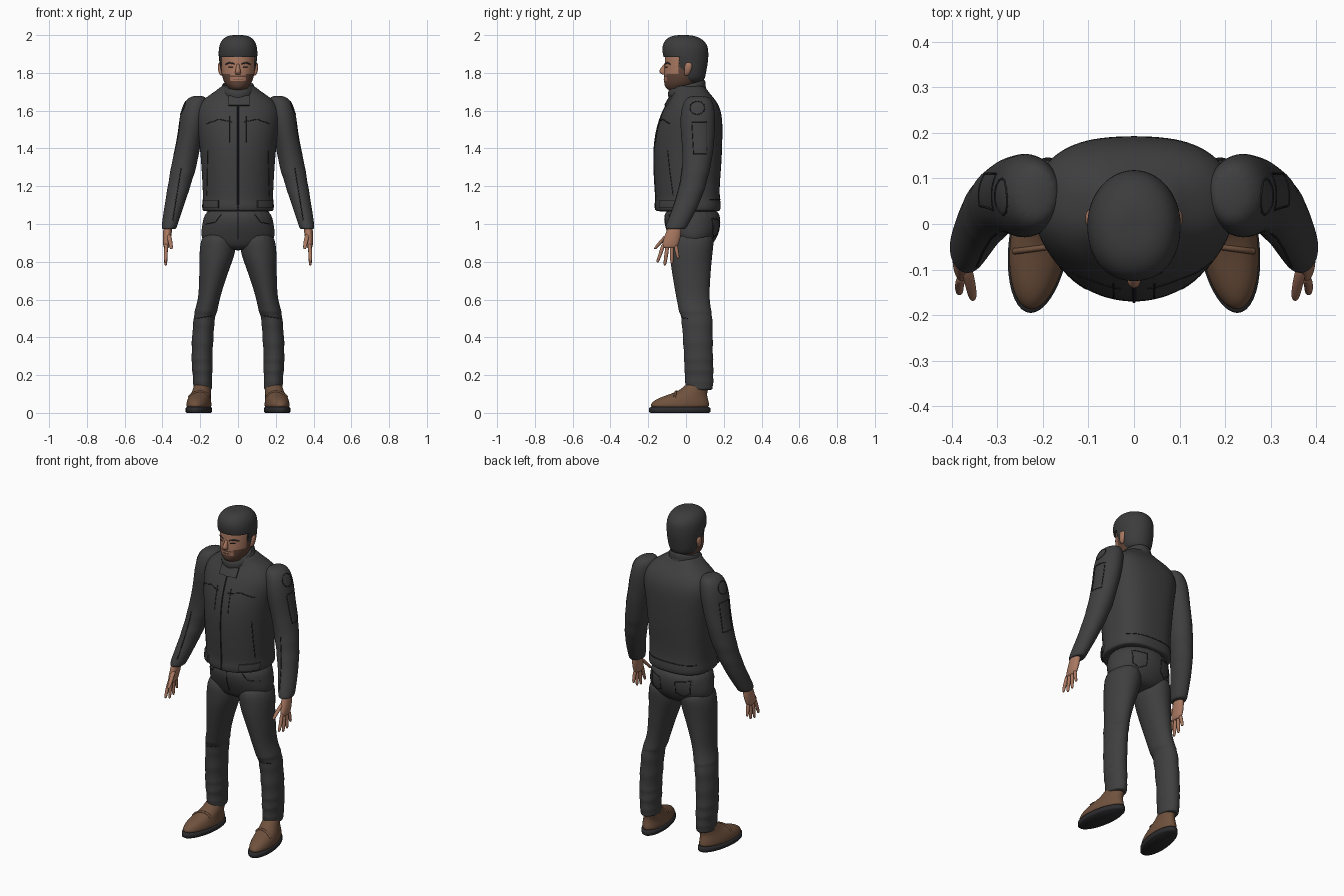
import bpy, bmesh, math
from mathutils import Vector

if "Cube" in bpy.data.objects:
    bpy.data.objects.remove(bpy.data.objects["Cube"])


def material(name, r, g, b):
    m = bpy.data.materials.new(name)
    m.use_nodes = True
    m.diffuse_color = (r, g, b, 1)
    bsdf = m.node_tree.nodes["Principled BSDF"]
    bsdf.inputs["Base Color"].default_value = (r, g, b, 1)
    bsdf.inputs["Roughness"].default_value = 0.8
    return m


CLOTH = material("charcoal cloth", .05, .05, .051)
HAIR = material("dark hair", .045, .045, .045)
SEAM = material("black seam", .018, .018, .018)
SKIN = material("skin", .4, .19, .12)
BEARD = material("beard", .12, .06, .04)
LEATHER = material("brown leather", .16, .083, .047)
SOLE = material("black sole", .025, .025, .028)


def activate(obj):
    bpy.ops.object.select_all(action="DESELECT")
    obj.select_set(True)
    bpy.context.view_layer.objects.active = obj


def finish(obj, angle=60):
    """Apply the modifiers, then smooth all but the sharp edges."""
    bpy.context.view_layer.update()
    deps = bpy.context.evaluated_depsgraph_get()
    mesh = bpy.data.meshes.new_from_object(obj.evaluated_get(deps))
    obj.modifiers.clear()
    obj.data = mesh
    activate(obj)
    bpy.ops.object.shade_smooth_by_angle(angle=math.radians(angle))
    return obj


def loft(name, rings, mat, n=16, sub=2, back=2.0, front=2.0, tilt=0, skew=0, side=1):
    """Skin a stack of rings (x, y, z, x radius, y radius) with superellipse outlines."""
    bm = bmesh.new()
    loops = []
    for x, y, z, rx, ry in rings:
        loop = []
        for i in range(n):
            a = math.tau * i / n
            c, s = math.cos(a), math.sin(a)
            p = 2 / (back if s > 0 else front)
            grow = 1.015 if sub else 1
            dx = math.copysign(abs(c) ** p, c) * rx * grow
            dy = math.copysign(abs(s) ** p, s) * ry * grow
            loop.append(bm.verts.new((side * (x + dx + skew * dy), y + dy, z + tilt * dy)))
        loops.append(loop)
    for low, high in zip(loops, loops[1:]):
        for i in range(n):
            j = (i + 1) % n
            bm.faces.new((low[i], low[j], high[j], high[i]))
    bm.faces.new(loops[0])
    bm.faces.new(loops[-1])
    bmesh.ops.recalc_face_normals(bm, faces=bm.faces)
    mesh = bpy.data.meshes.new(name)
    bm.to_mesh(mesh)
    bm.free()
    mesh.materials.append(mat)
    obj = bpy.data.objects.new(name, mesh)
    bpy.context.collection.objects.link(obj)
    if sub:
        obj.modifiers.new("smooth", "SUBSURF").levels = sub
    return finish(obj)


def folds(rings, low, high, amount):
    """Add swollen rings between neighbours to suggest bunched cloth."""
    out = []
    for a, b in zip(rings, rings[1:]):
        out.append(a)
        if low < a[2] < high:
            for t, k in ((.3, 1 + amount), (.6, 1 - amount / 2)):
                m = [p + (q - p) * t for p, q in zip(a, b)]
                out.append((m[0], m[1], m[2], m[3] * k, m[4] * k))
    return out + [rings[-1]]


def project(target, u, v, view):
    """Drop a 2D point onto a surface, seen from the front, back, left, right or above."""
    start, ray = {
        "front": ((u, -1, v), (0, 1, 0)), "back": ((u, 1, v), (0, -1, 0)),
        "left": ((1, u, v), (-1, 0, 0)), "right": ((-1, u, v), (1, 0, 0)),
        "top": ((u, v, 3), (0, 0, -1))}[view]
    hit, point, normal, _ = target.ray_cast(Vector(start), Vector(ray))
    return point if hit else None


def seam(name, target, points, view="front", mat=SEAM, width=.0025, steps=8):
    """Lay a thin cord on a surface along a 2D path."""
    path = []
    for (u, v), (u2, v2) in zip(points, points[1:]):
        for i in range(steps + 1):
            p = project(target, u + (u2 - u) * i / steps, v + (v2 - v) * i / steps, view)
            if p:
                path.append(p)
    if len(path) < 2:
        return
    curve = bpy.data.curves.new(name, "CURVE")
    curve.dimensions = "3D"
    curve.bevel_depth = width
    curve.bevel_resolution = 1
    spline = curve.splines.new("POLY")
    spline.points.add(len(path) - 1)
    for sp, p in zip(spline.points, path):
        sp.co = (*p, 1)
    curve.materials.append(mat)
    obj = bpy.data.objects.new(name, curve)
    bpy.context.collection.objects.link(obj)


def panel(name, target, u0, u1, v0, v1, view, mat, thick=.009, n=6):
    """Lay a thin padded patch on a surface."""
    bm = bmesh.new()
    grid = [[project(target, u0 + (u1 - u0) * i / n, v0 + (v1 - v0) * j / n, view)
             for j in range(n + 1)] for i in range(n + 1)]
    verts = [[bm.verts.new(p) if p else None for p in row] for row in grid]
    for i in range(n):
        for j in range(n):
            q = (verts[i][j], verts[i + 1][j], verts[i + 1][j + 1], verts[i][j + 1])
            if all(q):
                bm.faces.new(q)
    bmesh.ops.recalc_face_normals(bm, faces=bm.faces)
    mesh = bpy.data.meshes.new(name)
    bm.to_mesh(mesh)
    bm.free()
    mesh.materials.append(mat)
    obj = bpy.data.objects.new(name, mesh)
    bpy.context.collection.objects.link(obj)
    solid = obj.modifiers.new("thickness", "SOLIDIFY")
    solid.thickness, solid.offset = thick * 2, 0
    finish(obj, 40)


# Jacket body and collar
jacket = loft("jacket_body", [
    (0, .01, 1.066, .176, .16), (0, .01, 1.07, .187, .17), (0, .01, 1.1, .19, .174),
    (0, .01, 1.13, .184, .168), (0, .006, 1.2, .186, .17), (0, .008, 1.3, .192, .177),
    (0, .01, 1.4, .2, .18), (0, .018, 1.5, .212, .174), (0, .03, 1.58, .222, .16),
    (0, .034, 1.64, .205, .134), (0, .03, 1.68, .155, .105), (0, .02, 1.71, .108, .09),
    (0, .012, 1.74, .08, .08)], CLOTH, n=24, back=2.7)
collar = loft("jacket_collar", [
    (0, .012, 1.66, .1, .1), (0, .008, 1.685, .094, .102), (0, .006, 1.695, .088, .097),
    (0, .004, 1.715, .09, .101), (0, .004, 1.737, .083, .096), (0, .004, 1.74, .074, .086),
    (0, .004, 1.7, .066, .075)], CLOTH, n=24, tilt=.28)

# Jacket front details
panel("collar_flap", jacket, -.05, .06, 1.625, 1.675, "front", CLOTH)
seam("front_zip", jacket, [(0, 1.63), (0, 1.075)], steps=40, width=.004)
seam("waist_seam_back", jacket, [(-.16, 1.13), (.16, 1.13)], "back", steps=20)
for s, label in ((1, "left"), (-1, "right")):
    seam(label + "_chest_seam", jacket, [(s * .03, 1.54), (s * .1, 1.555), (s * .17, 1.53)])
    seam(label + "_zip_placket", jacket, [(s * .045, 1.57), (s * .045, 1.43)])
    seam(label + "_pocket", jacket, [(s * .16, 1.39), (s * .165, 1.15)])
    panel(label + "_waist_tab", jacket, s * .1, s * .178, 1.085, 1.125, "front", CLOTH)

# Trousers seat
seat = loft("trouser_seat", [
    (0, .03, 1.1, .17, .145), (0, .035, 1.0, .187, .15), (0, .04, .94, .198, .13),
    (0, .035, .89, .175, .105), (0, .03, .86, .1, .07)], CLOTH, n=24)
seam("trouser_fly", seat, [(0, 1.06), (0, .92)])

arm_rings = folds([
    (.21, .065, 1.68, .035, .05), (.222, .065, 1.65, .066, .08), (.236, .062, 1.57, .074, .095),
    (.25, .062, 1.48, .069, .09), (.268, .064, 1.4, .067, .084), (.288, .055, 1.3, .067, .075),
    (.312, .035, 1.2, .06, .07), (.337, .002, 1.1, .052, .066), (.361, -.045, 1.0, .043, .06),
    (.366, -.055, .975, .039, .055), (.366, -.056, .972, .03, .045)], 1.15, 1.35, .025)
leg_rings = folds([
    (.1, .035, .97, .085, .12), (.106, .03, .87, .1, .114), (.117, .026, .8, .086, .11),
    (.137, .03, .7, .07, .098), (.152, .036, .61, .057, .088), (.167, .046, .55, .06, .086),
    (.179, .058, .5, .056, .082), (.187, .062, .4, .057, .079), (.191, .066, .3, .055, .077),
    (.189, .068, .24, .055, .077), (.188, .07, .18, .05, .075), (.187, .07, .125, .05, .072),
    (.187, .07, .12, .04, .06)], .15, .6, .035)

for s, label in ((1, "left"), (-1, "right")):
    # Sleeve with padded patches
    sleeve = loft(label + "_sleeve", arm_rings, CLOTH, side=s)
    seam(label + "_sleeve_panel", sleeve, [(.03, 1.54), (.11, 1.54), (.11, 1.37),
                                           (.04, 1.37), (.03, 1.54)], label)
    circle = [(.06 + .04 * math.cos(a * math.tau / 12), 1.615 + .035 * math.sin(a * math.tau / 12))
              for a in range(13)]
    seam(label + "_shoulder_patch", sleeve, circle, label, steps=3)
    seam(label + "_forearm_seam", sleeve, [(s * .3, 1.3), (s * .345, 1.02)])

    # Hand with four fingers and a thumb
    loft(label + "_palm", [
        (.37, -.058, 1.0, .024, .036), (.374, -.066, .95, .024, .042),
        (.378, -.078, .91, .021, .046), (.379, -.086, .88, .017, .042),
        (.379, -.088, .872, .01, .034)], SKIN, n=12, side=s)
    tips = ((-.118, -.15, .795), (-.097, -.112, .78), (-.076, -.075, .787), (-.056, -.042, .815))
    for finger, (y0, y1, z1) in zip(("index", "middle", "ring", "little"), tips):
        loft(f"{label}_{finger}_finger", [
            (.379, y0, .9, .011, .012), (.383, (y0 + y1) / 2, (.89 + z1) / 2, .011, .011),
            (.383, y1, z1 + .01, .009, .009), (.382, y1, z1, .005, .005)], SKIN, n=8, side=s)
    loft(label + "_thumb", [
        (.37, -.085, .955, .013, .016), (.36, -.125, .915, .013, .014),
        (.354, -.157, .878, .011, .011), (.353, -.165, .866, .006, .006)], SKIN, n=8, side=s)

    # Trouser leg
    leg = loft(label + "_trouser_leg", leg_rings, CLOTH, side=s)
    seam(label + "_front_pocket", seat, [(s * .09, 1.05), (s * .12, 1.01), (s * .17, 1.0)])
    seam(label + "_back_pocket", seat, [(s * .05, 1.02), (s * .13, 1.03), (s * .125, .95),
                                        (s * .09, .93), (s * .05, .95), (s * .05, 1.02)], "back")
    seam(label + "_knee_seam", leg, [(s * .13, .515), (s * .225, .5)])

    # Shoe, strap and sole
    shoe = loft(label + "_shoe", [
        (.207, -.033, .02, .062, .155), (.207, -.033, .045, .065, .157),
        (.206, -.022, .075, .059, .137), (.197, .015, .1, .052, .095),
        (.19, .048, .125, .047, .07), (.188, .06, .16, .042, .058)], LEATHER,
        n=20, skew=-.12, side=s)
    seam(label + "_shoe_strap", shoe, [(s * .155, -.045), (s * .262, -.06)], "top", LEATHER, .007)
    loft(label + "_sole", [(.207, -.033, 0, .062, .155), (.207, -.033, .006, .067, .162),
                           (.207, -.033, .026, .067, .162), (.207, -.033, .03, .062, .155)],
         SOLE, n=40, sub=0, skew=-.12, side=s)

# Head, bearded along the jaw
head = loft("head", [
    (0, .01, 1.64, .058, .06), (0, .008, 1.7, .058, .065), (0, -.045, 1.712, .04, .058),
    (0, -.032, 1.735, .066, .083), (0, -.02, 1.77, .081, .096), (0, -.012, 1.8, .087, .104),
    (0, -.005, 1.85, .091, .107), (0, -.003, 1.9, .091, .107), (0, -.003, 1.95, .08, .095),
    (0, 0, 1.98, .05, .06)], SKIN, n=24, sub=3)
head.data.materials.append(BEARD)
for f in head.data.polygons:
    x, y, z = f.center
    jaw = z < 1.757 or (z < 1.795 and abs(x) > .042)
    sideburn = z < 1.87 and -.04 < y < -.005 and abs(x) > .05
    moustache = 1.776 < z < 1.786 and y < 0
    f.material_index = int(z > 1.7 and (jaw or sideburn or moustache))

# Facial features
loft("nose", [(0, -.108, 1.85, .008, .008), (0, -.117, 1.83, .01, .014),
              (0, -.123, 1.81, .016, .022), (0, -.118, 1.795, .016, .018),
              (0, -.112, 1.79, .01, .01)], SKIN, n=10)
seam("mouth", head, [(-.025, 1.766), (.025, 1.766)], mat=BEARD)
for s, label in ((1, "left"), (-1, "right")):
    seam(label + "_eyebrow", head, [(s * .018, 1.848), (s * .045, 1.854), (s * .065, 1.846)],
         mat=HAIR, width=.004)
    seam(label + "_eye", head, [(s * .025, 1.832), (s * .05, 1.832)], mat=SEAM, width=.003)
    loft(label + "_ear", [(.086, .002, 1.785, .006, .01), (.092, .006, 1.8, .011, .016),
                          (.097, .012, 1.83, .012, .022), (.096, .014, 1.85, .01, .018),
                          (.092, .012, 1.856, .005, .01)], SKIN, n=10, side=s)

# Hair shell, cut away around the face
hair = loft("hair", [
    (0, .025, 1.74, .068, .07), (0, .02, 1.8, .09, .085), (0, .004, 1.86, .099, .113),
    (0, -.003, 1.9, .103, .121), (0, -.005, 1.945, .1, .121), (0, -.01, 1.98, .082, .096),
    (0, -.014, 1.998, .05, .055), (0, -.014, 2.0, .02, .02)], HAIR, n=24, sub=3, front=2.2)
bm = bmesh.new()
bm.from_mesh(hair.data)
face = []
for f in bm.faces:
    c = f.calc_center_median()
    if (c.z < 1.885 and c.y < -.035) or (c.z < 1.8 and c.y < .01):
        face.append(f)
bmesh.ops.delete(bm, geom=face, context="FACES")
bm.to_mesh(hair.data)
bm.free()
shell = hair.modifiers.new("thickness", "SOLIDIFY")
shell.thickness, shell.offset = .018, -1
finish(hair, 50)
